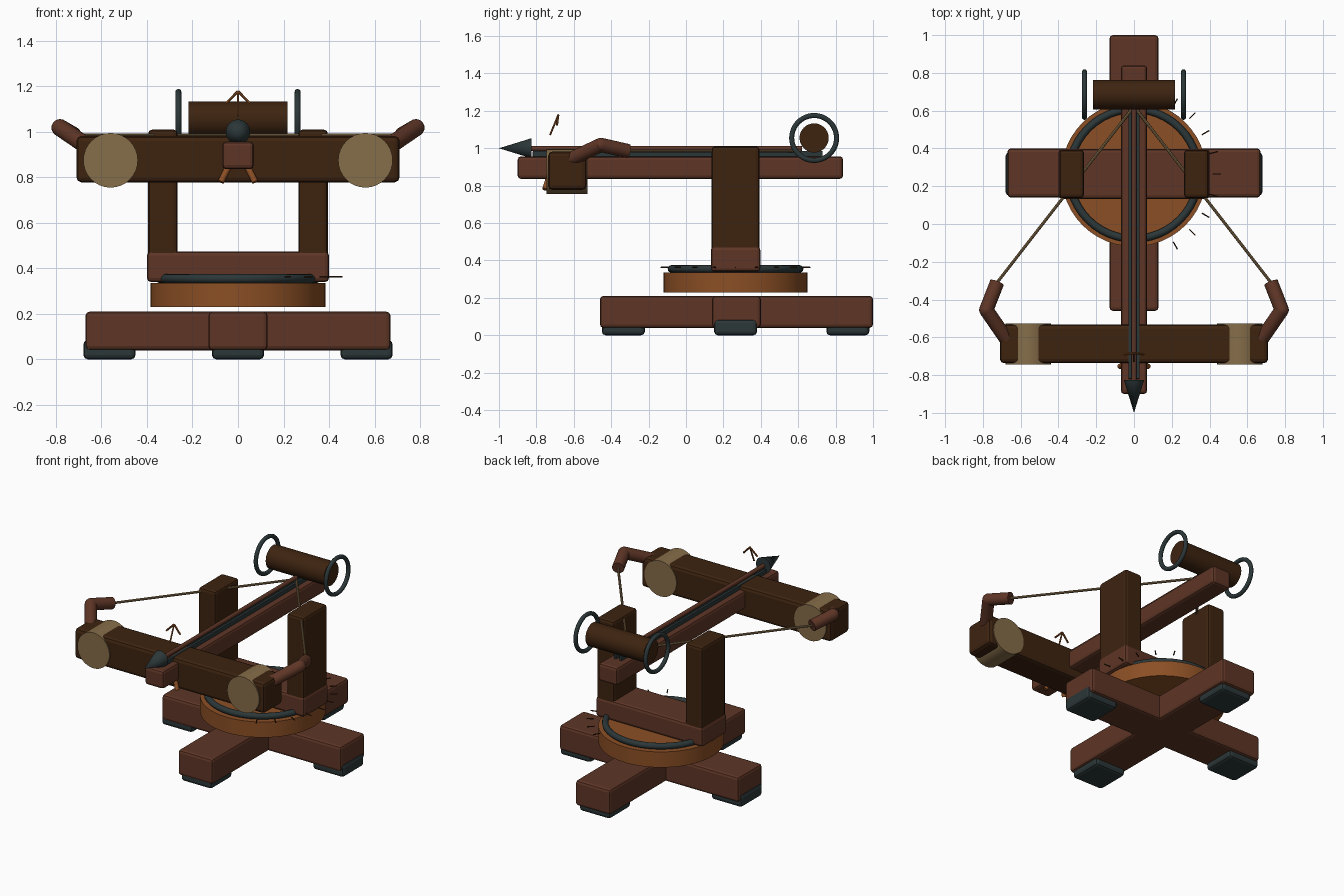
import bpy
import math
from mathutils import Vector

cube = bpy.data.objects.get("Cube")
if cube:
    bpy.data.objects.remove(cube, do_unlink=True)


def material(name, rgb):
    m = bpy.data.materials.new(name)
    m.use_nodes = True
    col = (*rgb, 1)
    m.diffuse_color = col
    m.node_tree.nodes["Principled BSDF"].inputs["Base Color"].default_value = col
    return m


RED_WOOD = material("red brown wood", (.112, .036, .019))
DARK_WOOD = material("dark wood", (.047, .017, .005))
ORANGE = material("orange wood", (.258, .078, .018))
ROPE = material("tan rope", (.238, .153, .067))
IRON = material("dark iron", (.025, .038, .040))


def finish(name, mat, smooth=True):
    ob = bpy.context.object
    ob.name = name
    ob.data.materials.append(mat)
    if smooth:
        bpy.ops.object.shade_smooth_by_angle(angle=math.radians(40))
    return ob


def box(name, mat, x, y, z, bevel=0.018):
    """Bevelled box given as three (low, high) ranges."""
    ranges = (x, y, z)
    bpy.ops.mesh.primitive_cube_add(size=1, location=[(a + b) / 2 for a, b in ranges])
    bpy.context.object.scale = [b - a for a, b in ranges]
    bpy.ops.object.transform_apply(location=False, rotation=False, scale=True)
    ob = finish(name, mat, False)
    if bevel:
        mod = ob.modifiers.new("soft edges", "BEVEL")
        mod.width = bevel
        mod.segments = 2
    return ob


def rod(name, mat, start, end, r, r_end=None, sides=32):
    """Cylinder or cone between two points."""
    a, b = Vector(start), Vector(end)
    bpy.ops.mesh.primitive_cone_add(
        vertices=sides, radius1=r, radius2=r if r_end is None else r_end,
        depth=(b - a).length, location=(a + b) / 2,
        rotation=(b - a).to_track_quat("Z", "Y").to_euler())
    return finish(name, mat)


def ring(name, mat, loc, major, minor, rot=(0, 0, 0)):
    bpy.ops.mesh.primitive_torus_add(
        location=loc, rotation=rot, major_radius=major, minor_radius=minor,
        major_segments=48, minor_segments=12)
    return finish(name, mat)


SIDES = (("left", 1), ("right", -1))
CY = 0.265  # turning axis

# Cross-shaped base with four feet
box("base_cross_beam", RED_WOOD, (-.67, .67), (.14, .4), (.04, .21))
box("base_long_beam", RED_WOOD, (-.13, .13), (-.46, 1), (.04, .21))
for i, (fx, fy) in enumerate(((.565, CY), (-.565, CY), (0, -.335), (0, .865))):
    box(f"foot_{i + 1}", IRON, (fx - .115, fx + .115), (fy - .115, fy + .115),
        (0, .085), .02)

# Turntable, ring and degree pins
rod("turntable", ORANGE, (0, CY, .23), (0, CY, .335), .385, sides=48)
ring("turntable_ring", IRON, (0, CY, .355), .343, .02)
for i in range(9):
    a = math.radians(-60 + 15 * i)
    d = Vector((math.cos(a), math.sin(a), 0))
    c = Vector((0, CY, .363))
    rod(f"degree_pin_{i + 1}", DARK_WOOD, c + d * .415, c + d * .46, .004, sides=6)

# Yoke
box("yoke_beam", RED_WOOD, (-.4, .4), (.133, .397), (.34, .475))
for side, s in SIDES:
    box(f"yoke_post_{side}", DARK_WOOD, sorted((s * .265, s * .395)), (.137, .393),
        (.36, 1.01))

# Stock, guide rails and bolt
box("stock", RED_WOOD, (-.07, .07), (-.9, .84), (.836, .957))
for side, s in SIDES:
    box(f"guide_rail_{side}", IRON, sorted((s * .012, s * .03)), (-.82, .73),
        (.95, .985), .003)
rod("bolt_shaft", RED_WOOD, (0, -.84, .998), (0, .62, .998), .014, sides=12)
rod("bolt_head", IRON, (0, -.825, 1), (0, -1, 1), .054, 0)

# Front beam with torsion bundles, arms and string
box("front_beam", DARK_WOOD, (-.71, .71), (-.737, -.532), (.778, .982), .022)
for side, s in SIDES:
    rod(f"torsion_bundle_{side}", ROPE, (s * .56, -.745, .875),
        (s * .56, -.527, .875), .12)
    root, elbow, tip = ((s * .675, -.61, .945), (s * .782, -.455, 1.018),
                        (s * .725, -.31, .985))
    rod(f"arm_inner_{side}", RED_WOOD, root, elbow, .038, sides=20)
    rod(f"arm_outer_{side}", RED_WOOD, elbow, tip, .038, sides=20)
    bpy.ops.mesh.primitive_uv_sphere_add(segments=20, ring_count=10, radius=.038,
                                         location=elbow)
    finish(f"arm_elbow_{side}", RED_WOOD)
    rod(f"bowstring_{side}", ROPE, tip, (s * .01, .61, .985), .008, sides=8)

# Winch drum with hand wheels
rod("winch_drum", DARK_WOOD, (-.218, .685, 1.055), (.218, .685, 1.055), .078)
for side, s in SIDES:
    ring(f"hand_wheel_{side}", IRON, (s * .262, .685, 1.055), .12, .0135,
         (0, math.pi / 2, 0))

# Sight pointer and trigger legs
top = (0, -.683, 1.178)
rod("sight_stem", ORANGE, (0, -.727, 1.07), top, .005, sides=8)
for side, s in SIDES:
    rod(f"sight_barb_{side}", ORANGE, top, (s * .052, -.69, 1.125), .006, sides=8)
    rod(f"trigger_leg_{side}", ORANGE, (s * .035, -.73, .86), (s * .075, -.755, .78),
        .014, sides=12)
